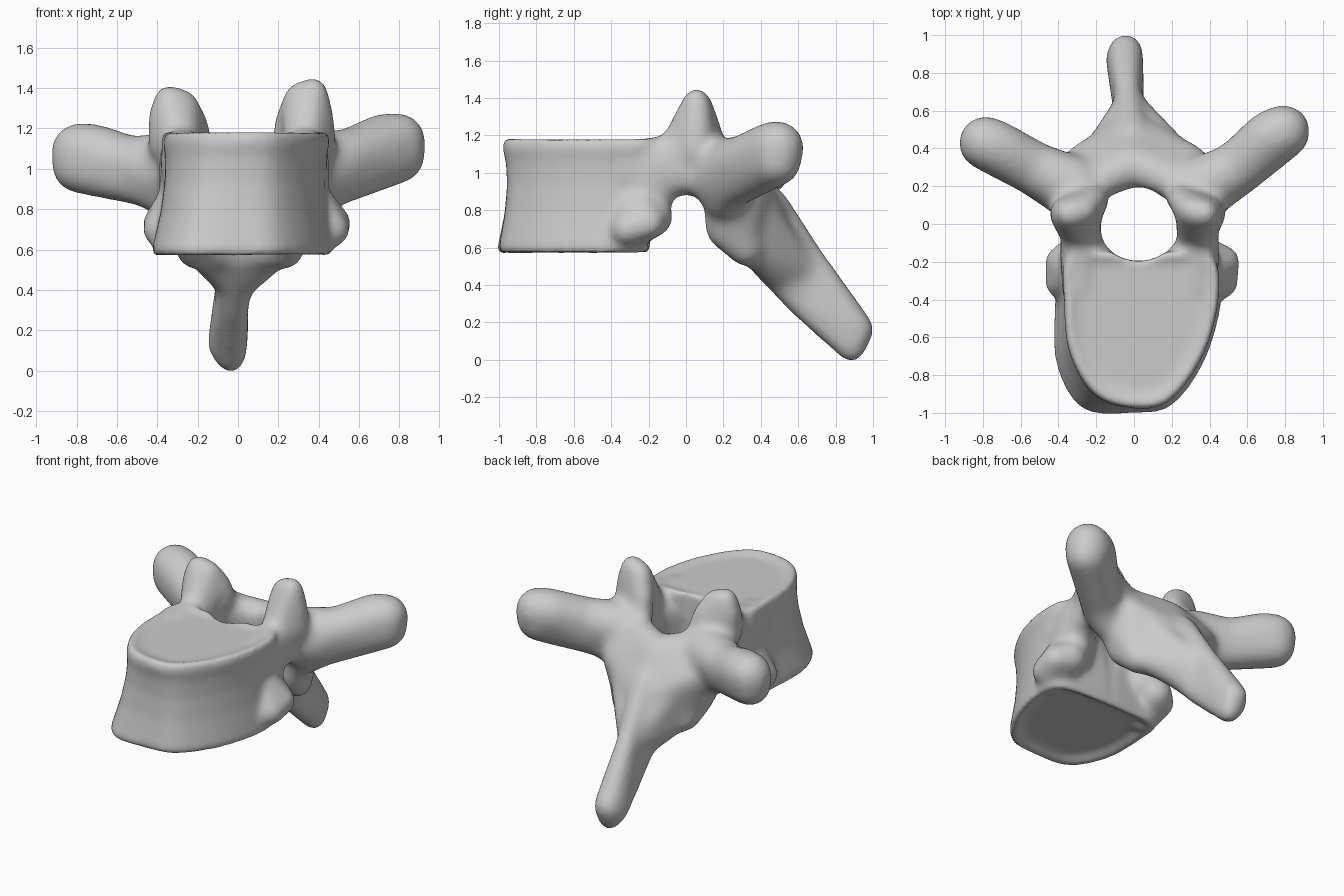
import bpy, bmesh
from math import sin, cos, pi
from mathutils import Vector, Matrix

cube = bpy.data.objects.get("Cube")
if cube:
    bpy.data.objects.remove(cube)

bone = bpy.data.materials.new("bone grey")
bone.use_nodes = True
bone.diffuse_color = (0.6, 0.6, 0.6, 1)
bone.node_tree.nodes["Principled BSDF"].inputs["Base Color"].default_value = (0.6, 0.6, 0.6, 1)


def new_object(name, bm):
    mesh = bpy.data.meshes.new(name)
    bmesh.ops.recalc_face_normals(bm, faces=bm.faces)
    bm.to_mesh(mesh)
    bm.free()
    obj = bpy.data.objects.new(name, mesh)
    bpy.context.collection.objects.link(obj)
    return obj


def hull(name, *balls):
    """Convex skin stretched over balls given as (x, y, z, radius)."""
    bm = bmesh.new()
    for x, y, z, r in balls:
        bmesh.ops.create_icosphere(bm, subdivisions=3, radius=r, matrix=Matrix.Translation((x, y, z)))
    out = bmesh.ops.convex_hull(bm, input=bm.verts)
    inside = {g for g in out["geom_interior"] if isinstance(g, bmesh.types.BMVert)}
    bmesh.ops.delete(bm, geom=list(inside), context="VERTS")
    return new_object(name, bm)


def apply(obj, kind, **settings):
    bpy.context.view_layer.objects.active = obj
    mod = obj.modifiers.new(kind, kind)
    for key, value in settings.items():
        setattr(mod, key, value)
    bpy.ops.object.modifier_apply(modifier=mod.name)


def fuse(name, parts, voxel, rounds):
    """Join the parts, melt them into one skin and soften the seams."""
    bpy.ops.object.select_all(action="DESELECT")
    for part in parts:
        part.select_set(True)
    bpy.context.view_layer.objects.active = parts[0]
    bpy.ops.object.join()
    obj = parts[0]
    obj.name = name
    apply(obj, "REMESH", mode="VOXEL", voxel_size=voxel)
    apply(obj, "SMOOTH", factor=0.5, iterations=rounds)
    return obj


# Arch and processes
arch = []
for s, side in ((1, "left"), (-1, "right")):
    def at(x, y, z, r, shift=0.03):
        return (s * x + shift, y, z, r)

    arch.append(hull(side + "_pedicle",
                     at(.31, -.36, .98, .1), at(.31, -.36, 1.09, .1),
                     at(.31, .12, 1.01, .115), at(.31, .1, 1.13, .1)))
    arch.append(hull(side + "_pedicle_foot",
                     at(.31, -.18, .84, .105), at(.32, -.3, .75, .1),
                     at(.31, -.15, 1.06, .115), at(.2, -.22, 1.05, .1), at(.2, -.27, .8, .08)))
    lift = .018 * s
    arch.append(hull(side + "_upper_facet",
                     at(.36, .055, 1.38 + lift, .075, .015), at(.285, .07, 1.355 + lift, .075, .015),
                     at(.235, .12, 1.24, .075, .015), at(.38, .06, 1.27, .085, .015),
                     at(.22, .14, 1.15, .075, .02), at(.38, .05, 1.13, .09, .02),
                     at(.31, -.05, 1.14, .1, .02)))
    arch.append(hull(side + "_lamina",
                     at(.3, .18, 1.08, .095, .01), at(.34, .22, .9, .1, .01),
                     at(.23, .3, .62, .09, .01), (0, .31, 1.0, .11),
                     at(.28, .33, .9, .1, .01), (0, .42, .6, .11), (-.02, .5, .74, .09)))
    arch.append(hull(side + "_lower_facet",
                     at(.31, .2, .87, .11, .01), at(.25, .2, .71, .1, .01),
                     at(.22, .32, .61, .1, .01)))
    arch.append(hull(side + "_spine_flank", at(.14, .4, .58, .1, 0), at(.18, .4, .8, .09, .01),
                     (-.025, .66, .48, .065), (s * .04 - .01, .5, .46, .08)))
    # Transverse process: the left one sits a little higher and further back
    tip = Vector((.79, .49, 1.125)) if s > 0 else Vector((-.785, .43, 1.075))
    neck = [at(.54, .295, 1.05 + lift, .145, .01), at(.47, .25, .95, .125, .01)]
    arch.append(hull(side + "_process_root", at(.34, .2, 1.04, .16, .02),
                     at(.35, .13, .98, .12, .02), at(.36, .2, .87, .11, .02), *neck))
    arch.append(hull(side + "_process_end", *neck, (tip.x, tip.y, tip.z + .025, .145),
                     (tip.x - s * .07, tip.y - .03, tip.z + .02, .145),
                     (tip.x + s * .005, tip.y - .005, tip.z - .05, .135)))

# Spinous process
mid = [(-.03, .67, .575, .065), (-.03, .61, .33, .085)]
arch.append(hull("spine_root", (-.01, .46, .85, .09), (0, .42, .59, .12), *mid))
arch.append(hull("spine_blade", *mid, (-.045, .915, .175, .095), (-.055, .88, .14, .1),
                 (-.035, .885, .07, .075)))
arch_obj = fuse("arch", arch, 0.02, 18)

# Vertebral body: outline lofted from the lower to the upper rim
lower = [(0, -1.0), (.2, -.96), (.37, -.73), (.46, -.42), (.42, -.24), (.2, -.2),
         (-.15, -.2), (-.38, -.24), (-.42, -.45), (-.41, -.75), (-.27, -.98)]
upper = [(.02, -.98), (.2, -.93), (.37, -.69), (.45, -.4), (.42, -.17), (.2, -.14),
         (-.15, -.14), (-.36, -.17), (-.37, -.4), (-.34, -.68), (-.2, -.91)]
levels = [(.62, .8), (.575, .95), (.6, 1.01), (.68, .985), (.8, .95), (.95, .935),
          (1.07, .955), (1.15, 1.0), (1.205, .97), (1.175, .8)]
centre = Vector((.03, -.5))


def smooth_loop(points, steps=5):
    """Closed Catmull-Rom loop through the points."""
    n, loop = len(points), []
    p = [Vector(q) for q in points]
    for i in range(n):
        a, b, c, d = p[i - 1], p[i], p[(i + 1) % n], p[(i + 2) % n]
        for k in range(steps):
            t = k / steps
            loop.append(b + (c - a) * t / 2 + (a * 2 - b * 5 + c * 4 - d) * t * t / 2
                        + (b * 3 - a - c * 3 + d) * t ** 3 / 2)
    return loop


bm = bmesh.new()
rings = []
for z, scale in levels:
    t = min(max((z - .6) / .58, 0), 1)
    rings.append([bm.verts.new((*(centre + (a.lerp(b, t) - centre) * scale), z))
                  for a, b in zip(smooth_loop(lower), smooth_loop(upper))])
for r0, r1 in zip(rings, rings[1:]):
    for i in range(len(r0)):
        j = (i + 1) % len(r0)
        bm.faces.new((r0[i], r0[j], r1[j], r1[i]))
bm.faces.new(rings[0])
bm.faces.new(rings[-1])
body = new_object("body", bm)

# Rib facets on the lower rear corners of the body
rib_facets = [hull("rib_facet", (s * .43 + .045, -.2, .745, .085),
                   (s * .425 + .04, -.31, .71, .085), (s * .37 + .03, -.33, .69, .1),
                   (s * .35 + .03, -.18, .78, .11), (s * .32 + .03, -.26, .88, .1))
              for s in (1, -1)]
vertebra = fuse("vertebra", [body, arch_obj] + rib_facets, 0.016, 8)

# Central canal
bm = bmesh.new()
loop = [(.025 + .2 * cos(a) * (1 - .12 * sin(a)), .195 * sin(a))
        for a in (2 * pi * i / 48 for i in range(48))]
ends = [[bm.verts.new((x, y, z)) for x, y in loop] for z in (.3, 1.6)]
for i in range(48):
    j = (i + 1) % 48
    bm.faces.new((ends[0][i], ends[0][j], ends[1][j], ends[1][i]))
for end in ends:
    bm.faces.new(end)
cutter = new_object("canal_cutter", bm)
cutter.hide_render = True
apply(vertebra, "BOOLEAN", operation="DIFFERENCE", object=cutter, solver="EXACT")
bpy.data.objects.remove(cutter)
apply(vertebra, "REMESH", mode="VOXEL", voxel_size=0.016)
apply(vertebra, "SMOOTH", factor=0.5, iterations=6)

# Stand on the ground and finish
floor = min(v.co.z for v in vertebra.data.vertices)
vertebra.data.transform(Matrix.Translation((0, 0, -floor)))
vertebra.data.materials.clear()
vertebra.data.materials.append(bone)
bpy.ops.object.select_all(action="DESELECT")
vertebra.select_set(True)
bpy.context.view_layer.objects.active = vertebra
bpy.ops.object.shade_smooth_by_angle(angle=pi / 3)
